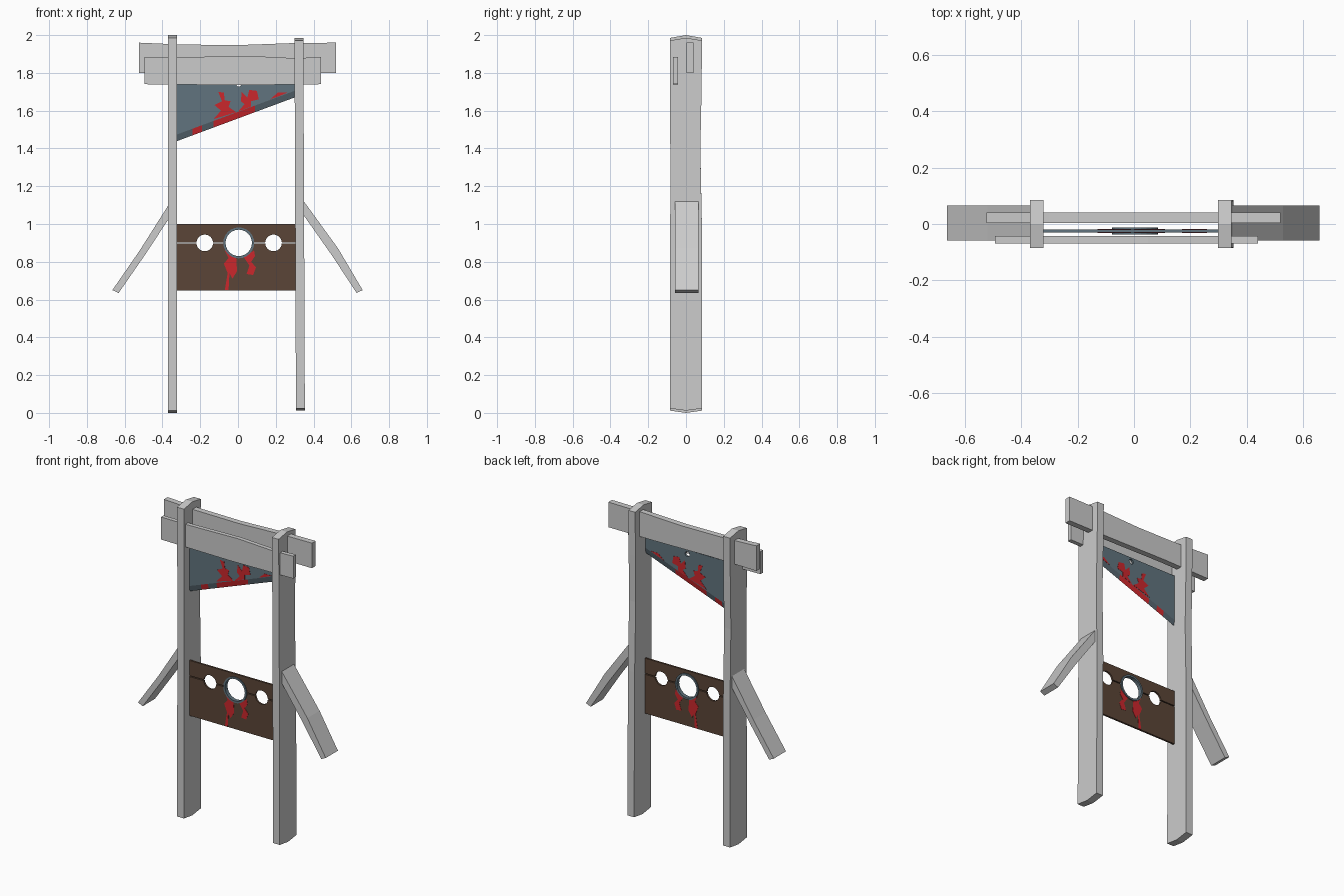
import bpy, bmesh, math
from mathutils import Vector

if "Cube" in bpy.data.objects:
    bpy.data.objects.remove(bpy.data.objects["Cube"])


def material(name, rgb):
    m = bpy.data.materials.new(name)
    m.diffuse_color = (*rgb, 1)
    m.use_nodes = True
    m.node_tree.nodes["Principled BSDF"].inputs["Base Color"].default_value = m.diffuse_color
    return m


GREY = material("pale grey wood", (0.6, 0.6, 0.6))
STEEL = material("blue grey steel", (0.12, 0.175, 0.21))
EDGE = material("dark steel", (0.09, 0.125, 0.15))
BROWN = material("dark brown wood", (0.105, 0.06, 0.038))
RED = material("red paint", (0.6, 0.02, 0.025))


def finish(bm, name, mats):
    bmesh.ops.recalc_face_normals(bm, faces=bm.faces)
    me = bpy.data.meshes.new(name)
    bm.to_mesh(me)
    bm.free()
    for m in mats:
        me.materials.append(m)
    ob = bpy.data.objects.new(name, me)
    bpy.context.collection.objects.link(ob)
    return ob


def prism(name, pts, axis, a, b, mat):
    """Extrude an outline: (x, z) along y, or (y, z) along x."""
    bm = bmesh.new()
    co = (lambda p: (p[0], a, p[1])) if axis == 'y' else (lambda p: (a, p[0], p[1]))
    f = bm.faces.new([bm.verts.new(co(p)) for p in pts])
    r = bmesh.ops.extrude_face_region(bm, geom=[f])
    v = [g for g in r['geom'] if isinstance(g, bmesh.types.BMVert)]
    off = (0, b - a, 0) if axis == 'y' else (b - a, 0, 0)
    bmesh.ops.translate(bm, verts=v, vec=off)
    return finish(bm, name, [mat])


# Posts: worn planks with slightly ridged ends
post = [(-.085, .012), (0, 0), (.085, .012), (.085, .95), (.076, 1.4), (.082, 1.7),
        (.085, 1.985), (0, 2), (-.085, 1.985), (-.083, 1.3)]
prism("left_post", post, 'x', -.37, -.322, GREY)
right = prism("right_post", [(y, .012 + z * .987) for y, z in post], 'x', .303, .35, GREY)
for v in right.data.vertices:
    v.co.x += .004 * (1 - v.co.z)

# Crossbeams
prism("back_beam", [(-.525, 1.8), (-.2, 1.805), (.2, 1.8), (.52, 1.8),
                    (.52, 1.96), (.3, 1.958), (0, 1.947), (-.3, 1.95), (-.525, 1.96)],
      'y', .003, .04, GREY)
prism("front_beam", [(-.495, 1.74), (0, 1.735), (.44, 1.74),
                     (.44, 1.883), (.3, 1.878), (.05, 1.89), (-.3, 1.883), (-.495, 1.883)],
      'y', -.07, -.043, GREY)

# Side braces
prism("right_brace", [(.345, 1.125), (.53, .87), (.66, .65), (.628, .635), (.5, .83), (.345, 1.05)],
      'y', -.058, .065, GREY)
prism("left_brace", [(-.365, 1.105), (-.52, .86), (-.665, .65), (-.632, .635), (-.49, .84), (-.365, 1.03)],
      'y', -.058, .065, GREY)

# Blade: slanted plate with a ground lower edge, stained in the middle
YF, YB, YM = -.031, -.019, -.025


def low(x):
    return 1.44 + (x + .32) * .371


bm = bmesh.new()
rings = []
for x in (-.325, -.24, -.19, -.13, .09, .15, .305):
    z = low(x)
    rings.append([bm.verts.new(p) for p in ((x, YF, 1.77), (x, YF, z + .035), (x, YM, z),
                                            (x, YB, z + .035), (x, YB, 1.77))])
for i, (r, s) in enumerate(zip(rings, rings[1:])):
    for k in range(5):
        f = bm.faces.new((r[k], r[(k + 1) % 5], s[(k + 1) % 5], s[k]))
        if k in (1, 2):
            f.material_index = 2 if i in (1, 3) else 1
bm.faces.new(rings[0])
bm.faces.new(rings[-1])
blade = finish(bm, "blade", [STEEL, EDGE, RED])

# Rope hole through the top of the blade
bpy.ops.mesh.primitive_cylinder_add(vertices=16, radius=.016, depth=.1,
                                    location=(.004, YM, 1.744), rotation=(math.pi / 2, 0, 0))
cutter = bpy.context.object
cutter.name = "hole_cutter"
cutter.hide_render = True
mod = blade.modifiers.new("hole", 'BOOLEAN')
mod.object, mod.operation, mod.solver = cutter, 'DIFFERENCE', 'EXACT'
bpy.context.view_layer.objects.active = blade
bpy.ops.object.modifier_apply(modifier=mod.name)
bpy.data.objects.remove(cutter)

# Stock boards: two halves with half-round notches
HOLES = ((-.176, .044), (.004, .078), (.188, .044))


def board(name, inner, outer, sign):
    pts = [(-.325, inner)]
    for cx, r in HOLES:
        t0 = math.asin(abs(inner - .9) / r)
        for i in range(13):
            t = math.pi - t0 - (math.pi - 2 * t0) * i / 12
            pts.append((cx + r * math.cos(t), .9 + sign * r * math.sin(t)))
    pts += [(.31, inner), (.31, outer), (-.325, outer)]
    prism(name, pts, 'y', YF, YB, BROWN)


board("upper_stock", .903, 1.0, 1)
board("lower_stock", .897, .648, -1)

# Metal collar round the neck hole
bm = bmesh.new()
N = 24
loops = []
for i in range(N):
    t = 2 * math.pi * i / N
    loops.append([bm.verts.new((.004 + r * math.cos(t), y, .9 + r * math.sin(t)))
                  for r, y in ((.07, -.037), (.082, -.037), (.082, -.012), (.07, -.012))])
for i in range(N):
    a, b = loops[i], loops[(i + 1) % N]
    for k in range(4):
        bm.faces.new((a[k], a[(k + 1) % 4], b[(k + 1) % 4], b[k]))
finish(bm, "neck_collar", [STEEL])

# Painted stains: thin plates on both faces
STAINS = {
    "blade_stain_left": [(-.13, 1.555), (-.01, 1.592), (-.05, 1.62), (-.04, 1.65), (-.07, 1.655),
                         (-.075, 1.695), (-.105, 1.7), (-.085, 1.65), (-.125, 1.63), (-.09, 1.6)],
    "blade_stain_right": [(0, 1.595), (.07, 1.622), (.07, 1.65), (.11, 1.66), (.1, 1.705),
                          (.06, 1.71), (.05, 1.67), (.02, 1.7), (.015, 1.65), (.035, 1.635)],
    "blade_stain_small": [(.17, 1.66), (.22, 1.678), (.26, 1.695), (.21, 1.695)],
    "stock_stain_left": [(-.07, .86), (-.01, .825), (-.005, .75), (-.03, .71), (-.045, .74),
                         (-.05, .65), (-.07, .65), (-.055, .74), (-.075, .79), (-.05, .82)],
    "stock_stain_right": [(.03, .825), (.085, .86), (.09, .83), (.07, .8), (.095, .77),
                          (.08, .73), (.045, .735), (.06, .78)],
}
for name, pts in STAINS.items():
    prism(name + "_front", pts, 'y', YF - .0015, YF + .001, RED)
    prism(name + "_back", pts, 'y', YB - .001, YB + .0015, RED)
